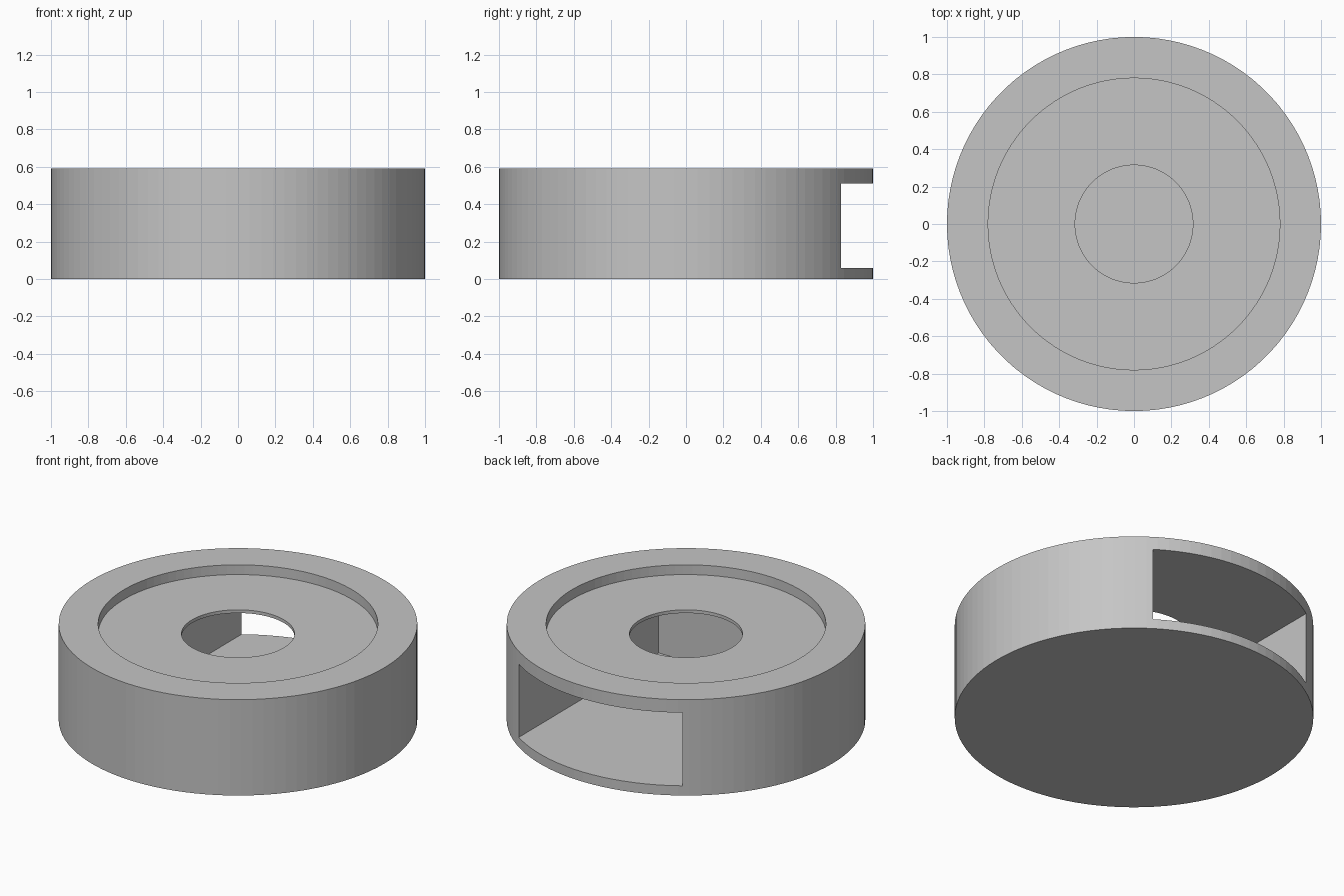
import bpy
import bmesh
import math
from mathutils import Matrix, Vector

default = bpy.data.objects.get("Cube")
if default:
    bpy.data.objects.remove(default, do_unlink=True)

SEGMENTS = 100
HEIGHT = 0.59
RECESS_Z = 0.53                 # floor of the round recess in the top
SLOT_BOTTOM, SLOT_TOP = 0.06, 0.51
SLOT_HALF_WIDTH = 0.557
SLOT_FRONT, SLOT_BACK = -0.53, 1.2

# Plain grey material
grey = bpy.data.materials.new("plain_grey")
grey.use_nodes = True
colour = (0.56, 0.56, 0.56, 1)
grey.diffuse_color = colour
grey.node_tree.nodes["Principled BSDF"].inputs["Base Color"].default_value = colour


def add_object(name, bm):
    bmesh.ops.recalc_face_normals(bm, faces=bm.faces)
    mesh = bpy.data.meshes.new(name)
    bm.to_mesh(mesh)
    bm.free()
    mesh.materials.append(grey)
    obj = bpy.data.objects.new(name, mesh)
    bpy.context.collection.objects.link(obj)
    return obj


def lathe(name, profile):
    """Turn a radius/height profile about z."""
    bm = bmesh.new()
    verts = [bm.verts.new((r, 0, z)) for r, z in profile]
    edges = [bm.edges.new(pair) for pair in zip(verts, verts[1:])]
    bmesh.ops.spin(bm, geom=verts + edges, cent=(0, 0, 0), axis=(0, 0, 1),
                   angle=math.tau, steps=SEGMENTS, use_merge=True)
    bmesh.ops.remove_doubles(bm, verts=bm.verts, dist=1e-5)
    return add_object(name, bm)


def box(name, low, high):
    low, high = Vector(low), Vector(high)
    bm = bmesh.new()
    bmesh.ops.create_cube(bm, size=1, matrix=Matrix.Translation((low + high) / 2)
                          @ Matrix.Diagonal((*(high - low), 1)))
    return add_object(name, bm)


# Round body with the shallow top recess and the central hole
body = lathe("round_body", [
    (0, 0), (1, 0), (1, HEIGHT), (0.78, HEIGHT), (0.78, RECESS_Z),
    (0.315, RECESS_Z), (0.315, 0.3), (0, 0.3)])

# Straight slot entering from the back and running under the hole
cutter = box("slot_cutter", (-SLOT_HALF_WIDTH, SLOT_FRONT, SLOT_BOTTOM),
             (SLOT_HALF_WIDTH, SLOT_BACK, SLOT_TOP))
cutter.hide_render = True
cut = body.modifiers.new("slot", "BOOLEAN")
cut.operation = "DIFFERENCE"
cut.solver = "EXACT"
cut.object = cutter

# Apply the cut and drop the cutter
bpy.context.view_layer.objects.active = body
bpy.ops.object.modifier_apply(modifier=cut.name)
bpy.data.objects.remove(cutter, do_unlink=True)
